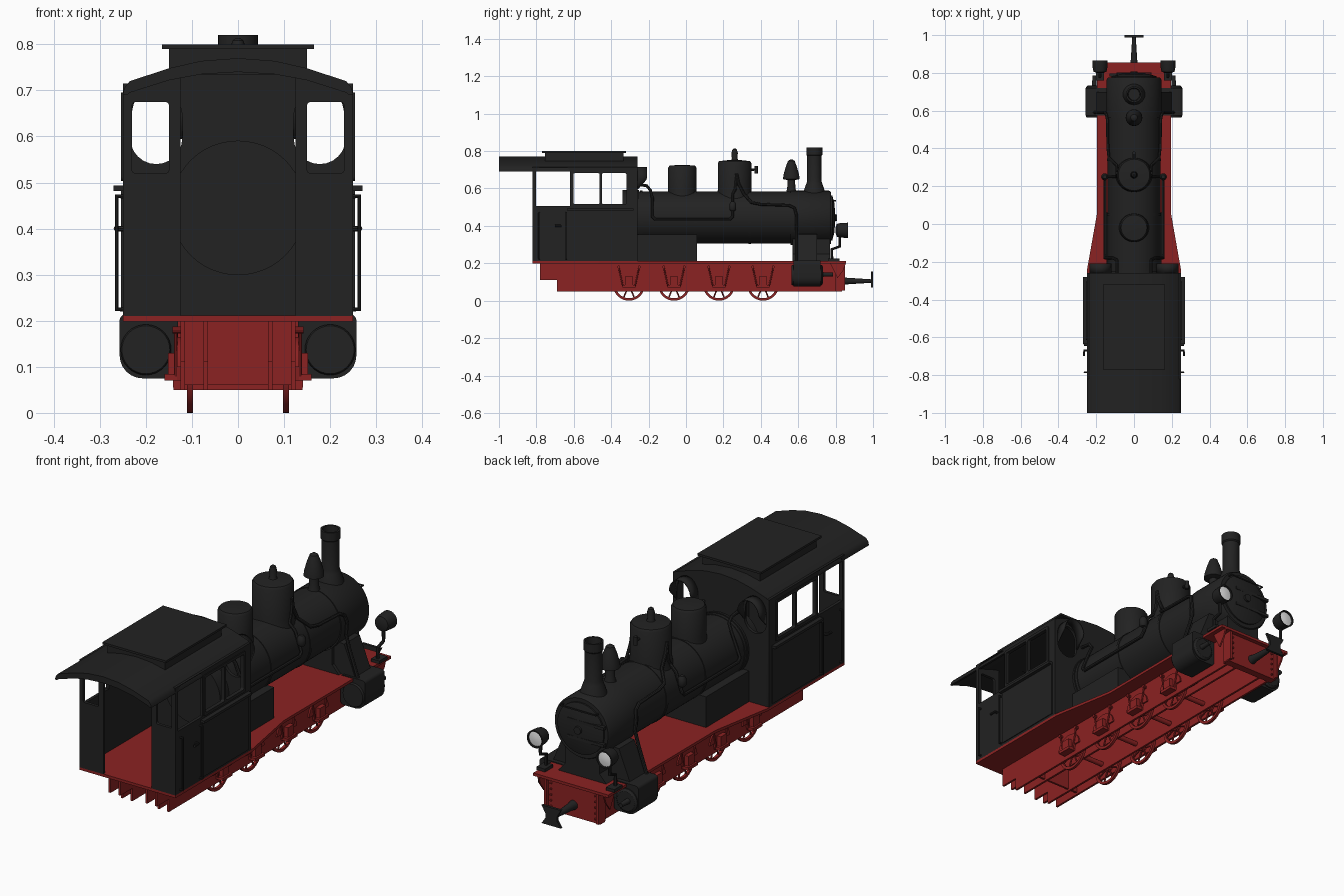
import bpy, bmesh, math
from mathutils import Matrix, Vector


def material(name, rgb):
    m = bpy.data.materials.new(name)
    m.diffuse_color = (*rgb, 1)
    return m


BLACK = material("black paint", (0.016, 0.016, 0.016))
RED = material("red paint", (0.26, 0.016, 0.016))
WHITE = material("lamp glass", (0.8, 0.8, 0.8))

# Local axes to world: side plates (y,z -> x), front plates (x,z -> -y), flat plates
BASIS = {'x': Matrix(((0, 0, 1), (1, 0, 0), (0, 1, 0))),
         'y': Matrix(((1, 0, 0), (0, 0, -1), (0, 1, 0))),
         'z': Matrix.Identity(3)}


def add(name, me, mat):
    me.materials.clear()
    me.materials.append(mat)
    for p in me.polygons:
        p.use_smooth = True
        p.material_index = 0
    me.set_sharp_from_angle(angle=math.radians(35))
    ob = bpy.data.objects.new(name, me)
    bpy.context.collection.objects.link(ob)
    return ob


def from_bm(name, bm, mat):
    bmesh.ops.recalc_face_normals(bm, faces=bm.faces)
    me = bpy.data.meshes.new(name)
    bm.to_mesh(me)
    bm.free()
    return add(name, me, mat)


def from_curve(name, cu, mat, mtx=None):
    tmp = bpy.data.objects.new("tmp", cu)
    bpy.context.collection.objects.link(tmp)
    bpy.context.view_layer.update()
    me = bpy.data.meshes.new_from_object(tmp.evaluated_get(bpy.context.evaluated_depsgraph_get()))
    bpy.data.objects.remove(tmp)
    if mtx:
        me.transform(mtx)
    return add(name, me, mat)


def splines(cu, loops, cyclic):
    for pts in loops:
        sp = cu.splines.new('POLY')
        sp.points.add(len(pts) - 1)
        for p, c in zip(sp.points, pts):
            p.co = (*c, 1) if len(c) == 3 else (*c, 0, 1)
        sp.use_cyclic_u = cyclic


def plate(name, loops, axis, a, b, mat):
    """Outline with holes, extruded from a to b along a world axis."""
    cu = bpy.data.curves.new(name, 'CURVE')
    cu.dimensions, cu.fill_mode, cu.extrude = '2D', 'BOTH', abs(b - a) / 2
    splines(cu, loops, True)
    off = Vector([(a + b) / 2 if k == axis else 0 for k in 'xyz'])
    return from_curve(name, cu, mat, Matrix.Translation(off) @ BASIS[axis].to_4x4())


def tube(name, pts, r, mat=BLACK):
    cu = bpy.data.curves.new(name, 'CURVE')
    cu.dimensions, cu.bevel_depth, cu.bevel_resolution, cu.use_fill_caps = '3D', r, 2, True
    splines(cu, [pts], False)
    return from_curve(name, cu, mat)


def box(name, x0, x1, y0, y1, z0, z1, mat=BLACK):
    return plate(name, [[(x0, y0), (x1, y0), (x1, y1), (x0, y1)]], 'z', z0, z1, mat)


def lathe(name, prof, c, axis='z', mat=BLACK, n=32):
    """Spin (radius, height) pairs around an axis through c, ends capped."""
    bm = bmesh.new()
    rings = []
    for r, h in prof:
        ring = []
        for i in range(n):
            t = 2 * math.pi * i / n
            u, v = r * math.cos(t), r * math.sin(t)
            p = {'x': (h, u, v), 'y': (u, h, v), 'z': (u, v, h)}[axis]
            ring.append(bm.verts.new(Vector(p) + Vector(c)))
        rings.append(ring)
    for p, q in zip(rings, rings[1:]):
        for i in range(n):
            bm.faces.new((p[i], p[(i + 1) % n], q[(i + 1) % n], q[i]))
    bm.faces.new(rings[0])
    bm.faces.new(rings[-1])
    return from_bm(name, bm, mat)


def rrect(a0, a1, b0, b1, r):
    """Rounded rectangle; r gives radii for the corners ++, -+, --, +-."""
    out = []
    for k, (sa, sb) in enumerate(((1, 1), (-1, 1), (-1, -1), (1, -1))):
        q = max(r[k], 0.0005)
        ca, cb = (a1 - q if sa > 0 else a0 + q), (b1 - q if sb > 0 else b0 + q)
        for i in range(7):
            t = math.pi / 2 * (k + i / 6)
            out.append((ca + q * math.cos(t), cb + q * math.sin(t)))
    return out


def circle(a, b, r, n=24):
    return [(a + r * math.cos(2 * math.pi * i / n), b + r * math.sin(2 * math.pi * i / n)) for i in range(n)]


def mirrored(half):
    return half + [(-x, y) for x, y in reversed(half)]


# Running board and cab floor
plate("running_board", [mirrored([(0.25, -0.82), (0.25, -0.25), (0.195, 0.06), (0.195, 0.855)])],
      'z', 0.198, 0.211, RED)
# Frames, cross pieces and end beam
frame = [(-0.78, 0.2), (-0.78, 0.11), (-0.69, 0.11), (-0.69, 0.05), (0.81, 0.05), (0.81, 0.2)]
for x in (-0.12, -0.07, 0.07, 0.12):
    plate("frame_plate", [frame], 'x', x - 0.005, x + 0.005, RED)
box("cross_plate", -0.12, 0.12, -0.55, -0.54, 0.06, 0.2, RED)
box("end_beam", -0.14, 0.14, 0.80, 0.835, 0.05, 0.2, RED)
for s in (-1, 1):
    box("beam_side_strip", s * 0.135 - 0.006, s * 0.135 + 0.006, 0.80, 0.85, 0.055, 0.2, RED)
    plate("beam_gusset", [[(0.77, 0.2), (0.855, 0.2), (0.84, 0.16), (0.81, 0.12)]], 'x', s * 0.17 - 0.004, s * 0.17 + 0.004, RED)
    for i in range(5):
        lathe("beam_bolt", [(0.005, 0), (0.004, 0.007)], (s * 0.115, 0.835, 0.07 + i * 0.027), 'y', RED, 8)
# Coupler
lathe("coupler_shaft", [(0.022, 0), (0.018, 0.02), (0.009, 0.16)], (0, 0.835, 0.105), 'y', BLACK, 16)
plate("coupler_head", [[(-0.05, 0.155), (-0.03, 0.12), (-0.03, 0.1), (-0.05, 0.07),
                        (0.05, 0.07), (0.03, 0.1), (0.03, 0.12), (0.05, 0.155)]], 'y', 0.988, 1.0, BLACK)

# Wheels, axles, axle boxes and springs
for y in (-0.305, -0.064, 0.176, 0.412):
    lathe("axle", [(0.012, -0.125), (0.012, 0.125)], (0, y, 0.085), 'x', RED, 12)
    for s in (-1, 1):
        plate("wheel_rim", [circle(y, 0.085, 0.085, 40), circle(y, 0.085, 0.072, 40)], 'x', s * 0.098, s * 0.111, RED)
        lathe("wheel_hub", [(0.022, -0.008), (0.022, 0.008)], (s * 0.104, y, 0.085), 'x', RED, 16)
        for i in range(8):
            t = math.pi * (i + 0.5) / 4
            tube("wheel_spoke", [(s * 0.104, y, 0.085), (s * 0.104, y + 0.075 * math.cos(t), 0.085 + 0.075 * math.sin(t))], 0.004, RED)
        arch = [(y + 0.072 * math.cos(math.pi * i / 12), 0.10 + 0.065 * math.sin(math.pi * i / 12)) for i in range(13)]
        plate("axle_guard", [arch + [(y - 0.04, 0.1), (y - 0.035, 0.07), (y + 0.035, 0.07), (y + 0.04, 0.1)]],
              'x', s * 0.122, s * 0.132, RED)
        box("axle_box", s * 0.14 - 0.012, s * 0.14 + 0.012, y - 0.022, y + 0.022, 0.08, 0.13, RED)
        box("leaf_spring", s * 0.143 - 0.017, s * 0.143 + 0.017, y - 0.035, y + 0.035, 0.07, 0.084, RED)
        for d in (-0.055, 0.055):
            lathe("spring_pin", [(0.008, -0.012), (0.008, 0.012)], (s * 0.13, y + d, 0.18), 'x', RED, 10)
            tube("spring_hanger", [(s * 0.135, y + d, 0.18), (s * 0.135, y + d * 0.6, 0.08)], 0.004, RED)

# Boiler, firebox, smokebox and door
lathe("boiler", [(0.14, -0.33), (0.14, 0.57)], (0, 0, 0.445), 'y', BLACK, 48)
for y in (-0.24, 0.05, 0.34):
    lathe("boiler_band", [(0.143, y - 0.007), (0.143, y + 0.007)], (0, 0, 0.445), 'y', BLACK, 48)
lathe("backhead", [(0.146, -0.34), (0.146, -0.25)], (0, 0, 0.445), 'y', BLACK, 48)
lathe("smokebox", [(0.145, 0.56), (0.145, 0.765), (0.138, 0.775)], (0, 0, 0.443), 'y', BLACK, 48)
lathe("smokebox_door", [(0.12, 0.77), (0.12, 0.782), (0.08, 0.793), (0.02, 0.798)], (0, 0, 0.443), 'y', BLACK, 40)
for z in (0.40, 0.48):
    box("door_hinge", -0.13, 0.06, 0.78, 0.797, z - 0.007, z + 0.007)
lathe("door_handle", [(0.018, 0.79), (0.018, 0.808)], (0, 0, 0.443), 'y', BLACK, 12)
tube("door_rail", [(-0.09, 0.78, 0.535), (-0.09, 0.80, 0.535), (0.09, 0.80, 0.535), (0.09, 0.78, 0.535)], 0.004)
box("firebox", -0.146, 0.146, -0.27, 0.06, 0.205, 0.355)
plate("smokebox_saddle", [mirrored([(0.13, 0.205), (0.09, 0.25), (0.09, 0.36)])], 'y', 0.57, 0.77, BLACK)

# Chimney, bell-shaped cap, domes and safety valve
lathe("chimney", [(0.06, 0.57), (0.052, 0.60), (0.043, 0.625), (0.038, 0.64), (0.038, 0.775), (0.043, 0.78),
                  (0.043, 0.82), (0.034, 0.82), (0.03, 0.70)], (0, 0.686, 0))
lathe("generator", [(0.03, 0.57), (0.022, 0.60), (0.02, 0.645), (0.044, 0.65), (0.042, 0.672), (0.03, 0.715),
                    (0.018, 0.747), (0.006, 0.755)], (0, 0.563, 0))
lathe("steam_dome", [(0.098, 0.54), (0.09, 0.59), (0.09, 0.735), (0.083, 0.746), (0.03, 0.752)], (0, 0.26, 0), n=40)
lathe("safety_valve", [(0.022, 0.745), (0.015, 0.76), (0.017, 0.79), (0.012, 0.808), (0.004, 0.814)], (0, 0.26, 0), n=16)
lathe("sand_dome", [(0.082, 0.54), (0.075, 0.59), (0.075, 0.712), (0.068, 0.722), (0.02, 0.726)], (0, -0.02, 0), n=40)
tube("whistle_pipe", [(0, 0.33, 0.70), (0, 0.375, 0.70), (0, 0.375, 0.69)], 0.007)
lathe("whistle", [(0.009, 0.68), (0.009, 0.72)], (0, 0.375, 0), n=12)


def surf(s, y, z):
    """Point just outside the boiler, or beside the dome above it."""
    q = 0.155 ** 2 - (z - 0.445) ** 2
    return (s * max(0.09, math.sqrt(max(q, 0))), y, z)


for s in (-1, 1):
    # Pipes along the boiler
    tube("feed_pipe", [surf(s, *p) for p in ((-0.26, 0.62), (-0.21, 0.615), (-0.19, 0.59), (-0.18, 0.55), (-0.18, 0.45),
         (-0.165, 0.435), (0.235, 0.435), (0.25, 0.45), (0.25, 0.54), (0.25, 0.57), (0.265, 0.60), (0.27, 0.66))], 0.008)
    lathe("check_valve", [(0.012, 0.48), (0.019, 0.49), (0.019, 0.515), (0.01, 0.53)], (s * 0.155, 0.25, 0), n=14)
    tube("steam_line", [surf(s, *p) for p in ((0.27, 0.68), (0.28, 0.63), (0.31, 0.57), (0.35, 0.525), (0.4, 0.515),
         (0.55, 0.51), (0.58, 0.495), (0.59, 0.46), (0.59, 0.40))] + [(s * 0.165, 0.59, 0.34), (s * 0.21, 0.59, 0.21)], 0.008)
    # Cylinders with steam chests
    plate("cylinder_block", [rrect(*sorted((s * 0.13, s * 0.257)), 0.075, 0.215,
          (0.015, 0.015, 0.015, 0.05) if s > 0 else (0.015, 0.015, 0.05, 0.015))], 'y', 0.575, 0.72, BLACK)
    lathe("cylinder_cover", [(0.052, 0.565), (0.055, 0.57), (0.055, 0.725), (0.045, 0.732)], (s * 0.2, 0, 0.137), 'y')
    lathe("piston_guide", [(0.018, 0.72), (0.012, 0.735), (0.01, 0.785)], (s * 0.21, 0, 0.14), 'y', BLACK, 14)
    plate("steam_chest", [[(s * 0.08, 0.36), (s * 0.142, 0.355), (s * 0.20, 0.21), (s * 0.08, 0.21)]], 'y', 0.585, 0.70, BLACK)
    box("brake_plate", s * 0.094 - 0.003, s * 0.094 + 0.003, 0.5, 0.56, 0.07, 0.2)
    # Lamps on brackets
    lathe("lamp", [(0.016, 0.80), (0.034, 0.806), (0.038, 0.82), (0.041, 0.865), (0.035, 0.865), (0.033, 0.845)],
          (s * 0.18, 0, 0.376), 'y', BLACK, 24)
    lathe("lamp_lens", [(0.035, 0.852), (0.034, 0.858), (0.012, 0.862)], (s * 0.18, 0, 0.376), 'y', WHITE, 24)
    tube("lamp_bracket", [(s * 0.18, 0.78, 0.205), (s * 0.18, 0.78, 0.275), (s * 0.18, 0.822, 0.29), (s * 0.18, 0.822, 0.345)], 0.008)
    box("lamp_foot", s * 0.18 - 0.022, s * 0.18 + 0.022, 0.76, 0.82, 0.21, 0.225)

# Cab roof with raised hatch
outer = [(0.25, 0.69), (0.247, 0.705), (0.235, 0.72), (0.15, 0.748), (0.08, 0.764), (0.0, 0.77)]
inner = [(0.0, 0.74), (0.08, 0.735), (0.15, 0.722), (0.235, 0.695), (0.24, 0.69)]
ring = outer + [(-x, z) for x, z in outer[-2::-1]] + [(-x, z) for x, z in inner[:0:-1]] + inner
plate("cab_roof", [ring], 'y', -1.0, -0.26, BLACK)
box("roof_hatch", -0.15, 0.15, -0.755, -0.335, 0.735, 0.79)
box("roof_hatch_lid", -0.165, 0.165, -0.77, -0.32, 0.79, 0.80)

# Cab front wall with tall rounded windows, and rear wall with a wide doorway
under = [(0.246, 0.21), (0.246, 0.70), (0.15, 0.74), (0.0, 0.755)]
wall = under + [(-x, z) for x, z in under[-2::-1]]
R = 0.0565
windows = [rrect(*sorted((s * 0.121, s * 0.234)), 0.54, 0.70, (R,) * 4) for s in (-1, 1)]
plate("cab_front_wall", [wall] + windows, 'y', -0.275, -0.26, BLACK)
for s in (-1, 1):
    panel = [(s * 0.125, 0.21), (s * 0.246, 0.21), (s * 0.246, 0.70), (s * 0.125, 0.735)]
    plate("cab_rear_panel", [panel, rrect(*sorted((s * 0.15, s * 0.23)), 0.52, 0.675, (0.008,) * 4)], 'y', -0.82, -0.806, BLACK)
    # Side wall with door opening and two windows
    panes = [rrect(-0.602, -0.462, 0.517, 0.682, (0.008,) * 4), rrect(-0.45, -0.318, 0.517, 0.682, (0.008,) * 4)]
    a, b = sorted((s * 0.236, s * 0.25))
    plate("cab_side_wall", [rrect(-0.82, -0.26, 0.21, 0.715, (0,) * 4),
          rrect(-0.802, -0.62, 0.505, 0.712, (0.025, 0.025, 0, 0))] + panes, 'x', a, b, BLACK)
    plate("window_frame", [rrect(-0.615, -0.305, 0.503, 0.695, (0.01,) * 4)] + panes, 'x', s * 0.249, s * 0.254, BLACK)
    box("side_panel", *sorted((s * 0.249, s * 0.254)), -0.63, -0.28, 0.222, 0.49)
    box("window_sill", *sorted((s * 0.248, s * 0.27)), -0.635, -0.28, 0.482, 0.494)
    for y in (-0.785, -0.64):
        tube("cab_handrail", [(s * 0.248, y, 0.225), (s * 0.263, y, 0.225), (s * 0.263, y, 0.47), (s * 0.248, y, 0.47)], 0.005)
    tube("door_latch", [(s * 0.248, -0.67, 0.40), (s * 0.264, -0.67, 0.40), (s * 0.264, -0.70, 0.40)], 0.006)
    # Hood over the front window, cut away towards its bottom
    bm = bmesh.new()
    pts = [(-0.058, -0.05)] + [(0.058 * math.cos(math.pi * (1 - i / 16)), 0.07 * math.sin(math.pi * i / 16)) for i in range(17)] + [(0.058, -0.05)]
    rows = [[bm.verts.new((s * 0.1775 + x, -0.262 + d * min(1, max(0.05, (z + 0.055) / 0.06)), 0.645 + z)) for x, z in pts]
            for d in (0, 0.054)]
    for i in range(len(pts) - 1):
        bm.faces.new((rows[0][i], rows[0][i + 1], rows[1][i + 1], rows[1][i]))
    hood = from_bm("window_hood", bm, BLACK)
    hood.modifiers.new("thickness", 'SOLIDIFY').thickness = 0.005
